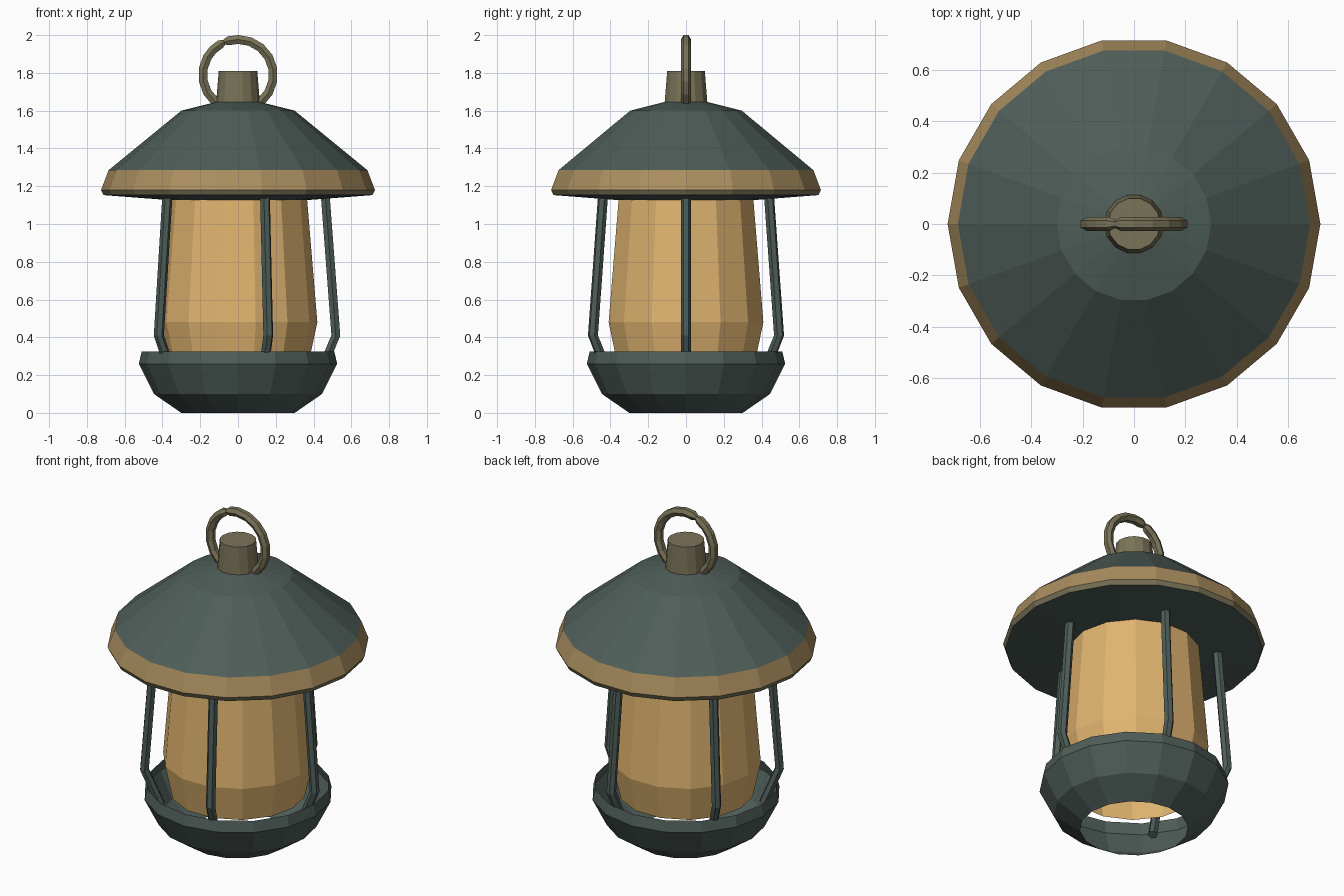
import bpy
import bmesh
from math import sin, cos, pi, radians
from mathutils import Vector

cube = bpy.data.objects.get("Cube")
if cube:
    bpy.data.objects.remove(cube)


def material(name, rgb):
    linear = [((c / 255 + 0.055) / 1.055) ** 2.4 for c in rgb] + [1]
    mat = bpy.data.materials.new(name)
    mat.use_nodes = True
    mat.diffuse_color = linear
    mat.node_tree.nodes["Principled BSDF"].inputs["Base Color"].default_value = linear
    return mat


teal = material("dark_teal", (78, 93, 88))
amber = material("amber_glass", (224, 180, 112))
gold = material("dull_gold", (170, 142, 95))
bronze = material("bronze", (122, 115, 88))


def make_object(name, bm, mats):
    mesh = bpy.data.meshes.new(name)
    bm.to_mesh(mesh)
    bm.free()
    for mat in mats:
        mesh.materials.append(mat)
    obj = bpy.data.objects.new(name, mesh)
    bpy.context.collection.objects.link(obj)
    return obj


def skin(bm, rings, bands=None):
    """Join consecutive vertex rings with quads, one material per band."""
    for i, (low, high) in enumerate(zip(rings, rings[1:])):
        for j in range(len(low)):
            k = (j + 1) % len(low)
            face = bm.faces.new((low[j], low[k], high[k], high[j]))
            face.material_index = bands[i] if bands else 0


def lathe(name, profile, sides, mats, bands=None, bottom=False, top=False):
    """Turn an (r, z) profile, listed from the bottom up, around z."""
    bm = bmesh.new()
    rings = [[bm.verts.new((r * cos(2 * pi * j / sides), r * sin(2 * pi * j / sides), z))
              for j in range(sides)] for r, z in profile]
    skin(bm, rings, bands)
    if bottom:
        bm.faces.new(rings[0][::-1])
    if top:
        bm.faces.new(rings[-1])
    return make_object(name, bm, mats)


def tube(name, path, mat, radii):
    """Six-sided tube along an (x, z) path, capped at both ends."""
    bm = bmesh.new()
    points = [Vector((x, 0, z)) for x, z in path]
    side = Vector((0, 1, 0))
    rings = []
    for i, p in enumerate(points):
        ahead = points[min(i + 1, len(points) - 1)] - points[max(i - 1, 0)]
        out = ahead.normalized().cross(side)
        rings.append([bm.verts.new(p + radii[i] * (side * cos(k * pi / 3) + out * sin(k * pi / 3)))
                      for k in range(6)])
    skin(bm, rings)
    bm.faces.new(rings[0])
    bm.faces.new(rings[-1])
    bmesh.ops.recalc_face_normals(bm, faces=bm.faces)
    return make_object(name, bm, [mat])


# Open bowl at the foot
lathe("base_bowl", [(0.30, 0), (0.445, 0.10), (0.525, 0.26), (0.51, 0.325)], 16, [teal])

# Glass sleeve, open below
lathe("glass", [(0.375, 0.27), (0.42, 0.48), (0.365, 1.14)], 14, [amber])

# Roof with gold brim and bronze lip
lathe("roof", [(0.28, 1.12), (0.712, 1.153), (0.725, 1.18), (0.685, 1.285), (0.30, 1.60), (0.10, 1.65)],
      18, [teal, gold, bronze], bands=[0, 2, 1, 0, 0], bottom=True, top=True)

# Stem on the roof
lathe("stem", [(0.117, 1.63), (0.102, 1.81)], 14, [bronze], bottom=True, top=True)

# Five bent posts around the glass
for n in range(5):
    post = tube(f"post_{n + 1}", [(0.43, 0.20), (0.518, 0.41), (0.462, 1.15)], teal, [0.027] * 3)
    post.rotation_euler.z = n * 2 * pi / 5

# Carrying ring with a pinched joint near its top
angles = [-70, -50, -30, -10, 10, 30, 50, 70, 90, 106, 113, 120, 135, 150, 170, 190, 210, 230, 250]
tube("carrying_ring",
     [(0.187 * cos(radians(a)), 1.79 + 0.187 * sin(radians(a))) for a in angles],
     bronze, [0.016 if a == 113 else 0.027 for a in angles])
